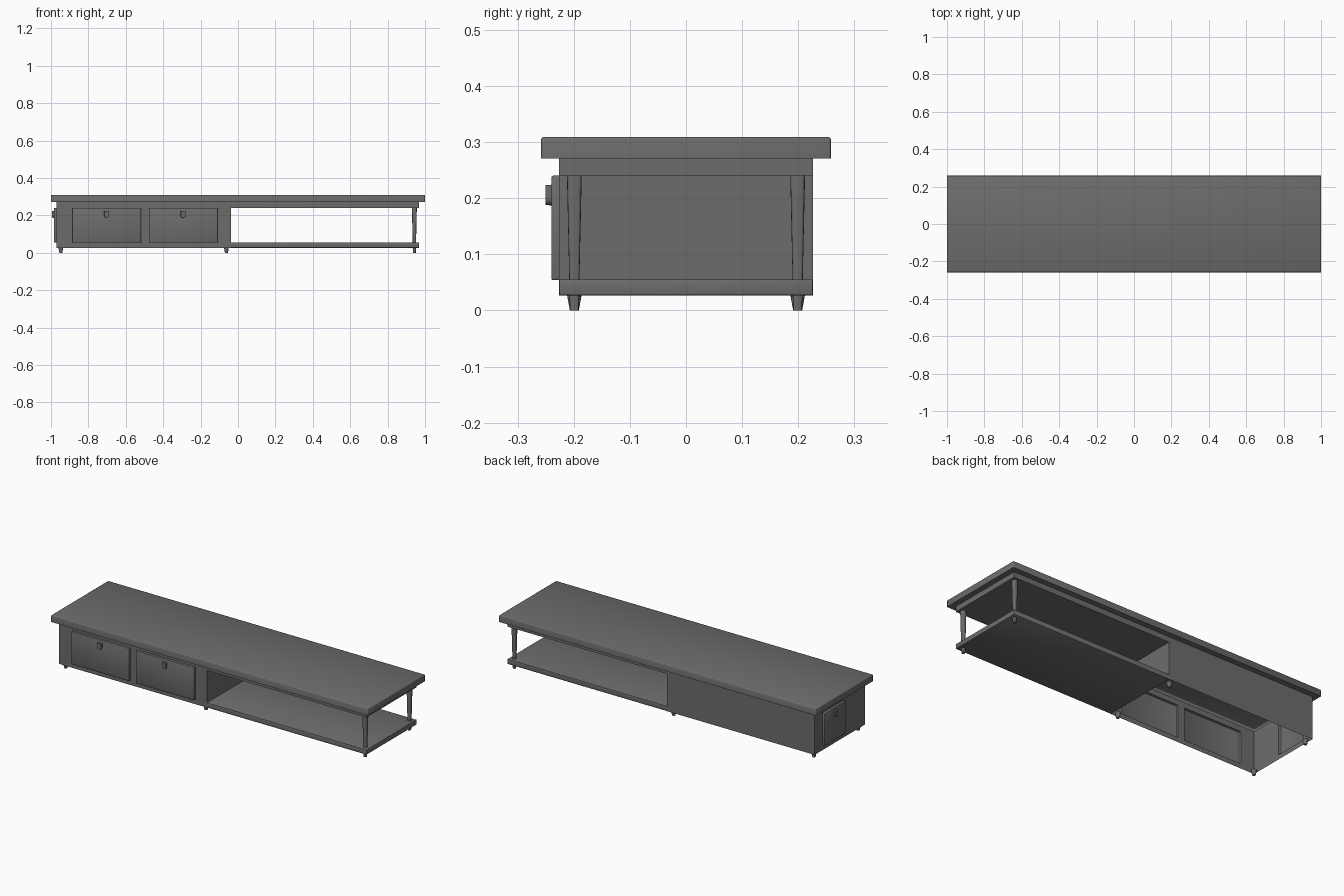
import bpy, bmesh, math
from mathutils import Matrix, Vector

if "Cube" in bpy.data.objects:
    bpy.data.objects.remove(bpy.data.objects["Cube"])

mat = bpy.data.materials.new("dark grey paint")
mat.diffuse_color = (0.15, 0.155, 0.148, 1)
mat.use_nodes = True
mat.node_tree.nodes["Principled BSDF"].inputs["Base Color"].default_value = mat.diffuse_color


def finish(name, bm, smooth=True):
    me = bpy.data.meshes.new(name)
    bm.to_mesh(me)
    bm.free()
    me.materials.append(mat)
    ob = bpy.data.objects.new(name, me)
    bpy.context.collection.objects.link(ob)
    if smooth:
        bpy.ops.object.select_all(action='DESELECT')
        ob.select_set(True)
        bpy.context.view_layer.objects.active = ob
        bpy.ops.object.shade_smooth_by_angle(angle=math.radians(50))
    return ob


def box(name, lo, hi, bevel=0.0, open_dir=None):
    # bevelled box, optionally with the face towards open_dir removed
    lo, hi = Vector(lo), Vector(hi)
    bm = bmesh.new()
    bmesh.ops.create_cube(bm, size=1)
    for v in bm.verts:
        v.co = (lo + hi) / 2 + v.co * (hi - lo)
    if open_dir:
        d = Vector(open_dir)
        bm.normal_update()
        bmesh.ops.delete(bm, geom=[f for f in bm.faces if f.normal.dot(d) > .9],
                         context='FACES_ONLY')
    if bevel:
        edges = [e for e in bm.edges if len(e.link_faces) == 2]
        bmesh.ops.bevel(bm, geom=edges, offset=bevel, segments=2,
                        profile=0.5, affect='EDGES')
    return finish(name, bm)


def cone(name, x, y, z0, z1, r0, r1, square=1.0):
    # tapered post; square < 1 pushes the round section towards a rounded square
    bm = bmesh.new()
    rings = []
    for z, r in ((z0, r0), (z1, r1)):
        ring = []
        for k in range(16):
            c, s = math.cos(k * math.pi / 8), math.sin(k * math.pi / 8)
            px = math.copysign(abs(c) ** square, c)
            py = math.copysign(abs(s) ** square, s)
            ring.append(bm.verts.new((x + r * px, y + r * py, z)))
        rings.append(ring)
    for k in range(16):
        j = (k + 1) % 16
        bm.faces.new((rings[0][k], rings[0][j], rings[1][j], rings[1][k]))
    bm.faces.new(rings[0][::-1])
    bm.faces.new(rings[1])
    return finish(name, bm)


def wall(bm, us, zs, holes, place):
    # sheet built as a grid, skipping the openings
    for i in range(len(us) - 1):
        for j in range(len(zs) - 1):
            if (i, j) not in holes:
                q = [(us[i], zs[j]), (us[i + 1], zs[j]),
                     (us[i + 1], zs[j + 1]), (us[i], zs[j + 1])]
                bm.faces.new([bm.verts.new(place(u, z)) for u, z in q])


X0, X1, XM = -0.97, 0.969, -0.038
Y = 0.226
ZB, ZD0, ZD1, ZT = 0.027, 0.054, 0.24, 0.271
drawers = [(-0.885, -0.519), (-0.477, -0.11)]
side = (-0.035, 0.155)

# table top: hollow shell with an underside rim, open above the cabinet
box("table_top", (-1, -0.258, ZT), (1, 0.258, 0.309), 0.004, (0, 0, -1))
bm = bmesh.new()
wall(bm, [-1, X0, XM, 1], [-0.258, -Y, Y, 0.258], {(1, 1)},
     lambda u, v: (u, -v, ZT))
bmesh.ops.remove_doubles(bm, verts=bm.verts, dist=1e-5)
finish("table_top_underside", bm)

# apron and lower shelf
box("apron", (XM, -Y, 0.24), (X1, Y, ZT), 0, (0, 0, 1))
box("lower_shelf", (XM, -Y, ZB), (X1, Y, 0.055), 0.002, (-1, 0, 0))

# cabinet shell, open below, with drawer openings
bm = bmesh.new()
zs = [ZB, ZD0, ZD1, ZT]
wall(bm, [X0, *drawers[0], *drawers[1], XM], zs, {(1, 1), (3, 1)},
     lambda u, z: (u, -Y, z))
wall(bm, [-XM, -X0], [ZB, ZT], set(), lambda u, z: (-u, Y, z))
wall(bm, [-Y, -side[1], -side[0], Y], zs, {(1, 1)}, lambda u, z: (X0, -u, z))
wall(bm, [-Y, Y], [ZB, ZT], set(), lambda u, z: (XM, u, z))
bmesh.ops.remove_doubles(bm, verts=bm.verts, dist=1e-5)
finish("cabinet_body", bm)

# drawer fronts
for i, (a, b) in enumerate(drawers):
    box(f"front_drawer_{i + 1}", (a, -0.24, ZD0), (b, -Y, ZD1), 0.003, (0, 1, 0))
box("side_drawer", (-0.984, side[0], ZD0), (X0, side[1], ZD1), 0.003, (1, 0, 0))


def knob(name, loc, turn):
    # shield-shaped pull: flat top, rounded bottom
    w = 0.0135
    pts = [(w, 0.018), (-w, 0.018)]
    for k in range(9):
        t = math.pi + math.pi * k / 8
        pts.append((w * math.cos(t), -0.005 + 0.014 * math.sin(t)))
    bm = bmesh.new()
    f = bm.faces.new([bm.verts.new((x, 0, z)) for x, z in pts])
    r = bmesh.ops.extrude_face_region(bm, geom=[f])
    top = [v for v in r["geom"] if isinstance(v, bmesh.types.BMVert)]
    for v in top:
        v.co = Vector((v.co.x * 0.92, -0.01, v.co.z * 0.95))
    bmesh.ops.recalc_face_normals(bm, faces=bm.faces)
    bm.transform(Matrix.Translation(loc) @ Matrix.Rotation(turn, 4, 'Z'))
    finish(name, bm)


for i, (a, b) in enumerate(drawers):
    knob(f"front_knob_{i + 1}", ((a + b) / 2, -0.24, 0.206), 0)
knob("side_knob", (-0.984, sum(side) / 2, 0.206), -math.pi / 2)

# legs and feet, front and back
for s, tag in ((-1, "front"), (1, "back")):
    y = s * 0.199
    cone(f"{tag}_leg", 0.943, y, 0.054, 0.241, 0.009, 0.0132, 0.5)
    cone(f"{tag}_right_foot", 0.943, y, 0, 0.029, 0.0075, 0.009, 0.5)
    for x, n in ((-0.947, "left"), (-0.062, "middle")):
        cone(f"{tag}_{n}_foot", x, y, 0, 0.03, 0.008, 0.0135, 0.7)
